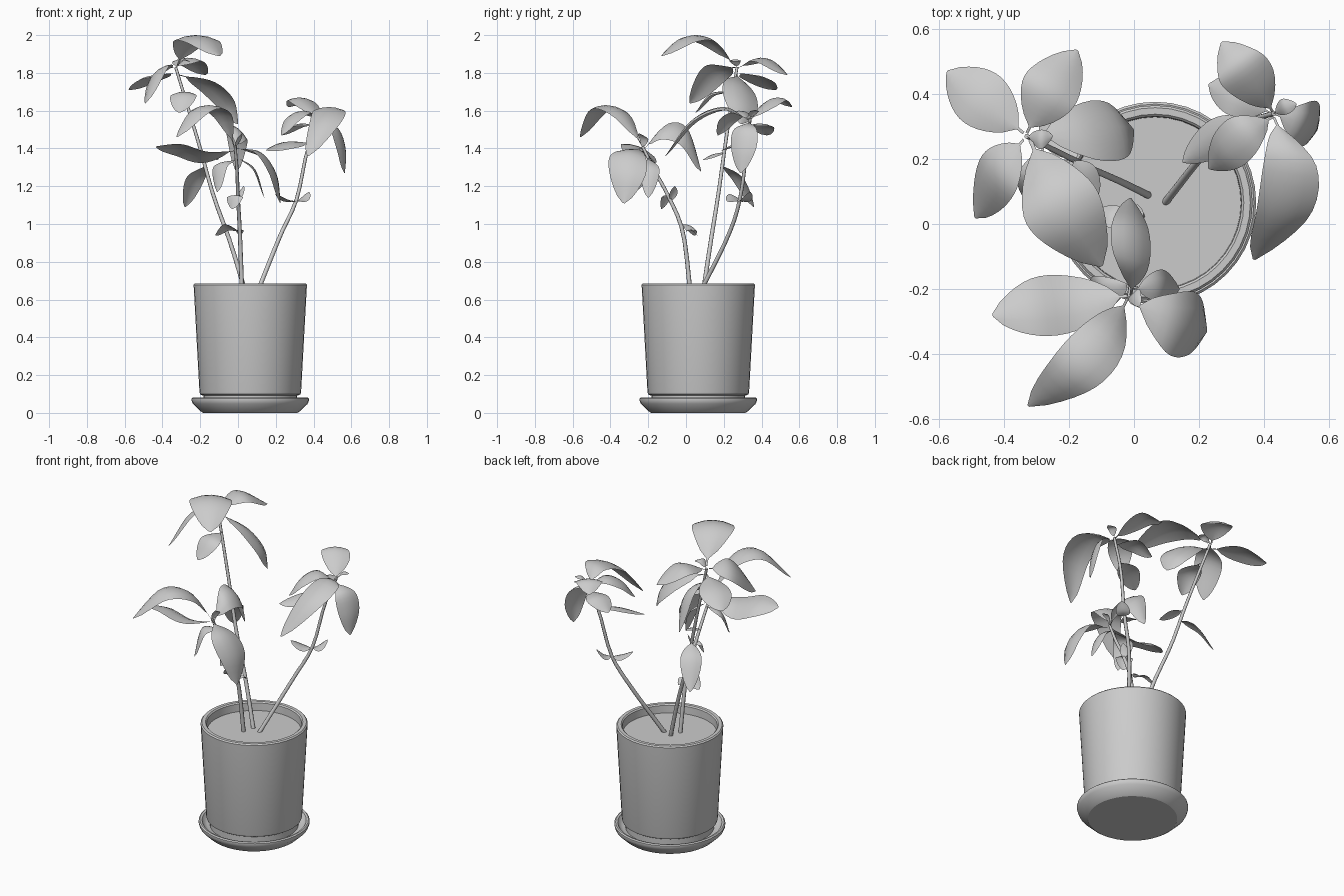
import bpy, bmesh, math
from mathutils import Vector, Quaternion

cube = bpy.data.objects.get("Cube")
if cube:
    bpy.data.objects.remove(cube, do_unlink=True)

# One matte grey for everything
grey = bpy.data.materials.new("plain grey")
grey.use_nodes = True
grey.diffuse_color = (0.6, 0.6, 0.6, 1)
grey.node_tree.nodes["Principled BSDF"].inputs["Base Color"].default_value = (0.6, 0.6, 0.6, 1)

POT_X, POT_Y = 0.065, 0.065


def finish(name, bm, angle=30, recalc=True):
    if recalc:
        bmesh.ops.recalc_face_normals(bm, faces=bm.faces)
    mesh = bpy.data.meshes.new(name)
    bm.to_mesh(mesh)
    bm.free()
    mesh.materials.append(grey)
    ob = bpy.data.objects.new(name, mesh)
    bpy.context.scene.collection.objects.link(ob)
    bpy.ops.object.select_all(action='DESELECT')
    bpy.context.view_layer.objects.active = ob
    ob.select_set(True)
    bpy.ops.object.shade_smooth_by_angle(angle=math.radians(angle))


def lathe(name, profile, segs=40):
    """Spin a (radius, height) profile around the pot axis."""
    bm = bmesh.new()
    verts = [bm.verts.new((r, 0, z)) for r, z in profile]
    edges = [bm.edges.new(p) for p in zip(verts, verts[1:])]
    bmesh.ops.spin(bm, geom=verts + edges, cent=(0, 0, 0), axis=(0, 0, 1),
                   angle=math.tau, steps=segs, use_duplicate=False)
    bmesh.ops.remove_doubles(bm, verts=bm.verts, dist=0.0005)
    bmesh.ops.translate(bm, verts=bm.verts, vec=(POT_X, POT_Y, 0))
    finish(name, bm)


def spline(points, steps):
    """Sample a smooth path through the points."""
    p = [Vector(q) for q in points]
    p = [2 * p[0] - p[1]] + p + [2 * p[-1] - p[-2]]
    out = []
    spans = len(p) - 3
    for i in range(steps + 1):
        f = i / steps * spans
        k = min(int(f), spans - 1)
        t = f - k
        a, b, c, d = p[k:k + 4]
        out.append(0.5 * (2 * b + (c - a) * t + (2 * a - 5 * b + 4 * c - d) * t ** 2
                          + (3 * b - a - 3 * c + d) * t ** 3))
    return out


def stem(name, points, radius=0.012, sides=8):
    path = spline(points, 14)
    bm = bmesh.new()
    rings = []
    for i, c in enumerate(path):
        tan = (path[min(i + 1, 14)] - path[max(i - 1, 0)]).normalized()
        u = tan.cross(Vector((0, 1, 0))).normalized()
        v = tan.cross(u)
        r = radius * (1 - 0.35 * i / 14)
        rings.append([bm.verts.new(c + r * (u * math.cos(a) + v * math.sin(a)))
                      for a in (math.tau * j / sides for j in range(sides))])
    for lo, hi in zip(rings, rings[1:]):
        for j in range(sides):
            k = (j + 1) % sides
            bm.faces.new((lo[j], lo[k], hi[k], hi[j]))
    bm.faces.new(rings[0])
    bm.faces.new(rings[-1])
    finish(name, bm, 60)


def leaf(name, width, roll, points, steps=14, across=4):
    """Oval blade with a short stalk, arched along a path, rolled and cupped across."""
    path = spline(points, steps)
    chord = (path[-1] - path[0]).normalized()
    side = chord.cross(Vector((0, 0, 1))).normalized()
    side.rotate(Quaternion(chord, math.radians(roll)))
    bm = bmesh.new()
    rows = []
    for i, c in enumerate(path):
        t = i / steps
        tan = (path[min(i + 1, steps)] - path[max(i - 1, 0)]).normalized()
        normal = side.cross(tan).normalized()
        s = max(0.0, (t - 0.08) / 0.92)
        half = width / 2 * max(0.05, math.sin(math.pi * s ** 0.95) ** 0.65 if 0 < s < 1 else 0)
        row = []
        for j in range(across + 1):
            u = 2 * j / across - 1
            row.append(bm.verts.new(c + side * u * half - normal * 0.22 * half * u * u))
        rows.append(row)
    for lo, hi in zip(rows, rows[1:]):
        for j in range(across):
            bm.faces.new((lo[j], lo[j + 1], hi[j + 1], hi[j]))
    finish(name, bm, 60, recalc=False)


# Saucer, pot and soil
lathe("saucer", [(0, 0), (0.25, 0), (0.262, 0.008), (0.304, 0.048), (0.311, 0.066), (0.311, 0.076),
                 (0.304, 0.082), (0.292, 0.079), (0.28, 0.06), (0.262, 0.05), (0, 0.05)])
lathe("pot", [(0, 0.051), (0.248, 0.051), (0.248, 0.092), (0.258, 0.094), (0.266, 0.099),
              (0.269, 0.11), (0.299, 0.66), (0.3, 0.678), (0.293, 0.685), (0.273, 0.685),
              (0.266, 0.678), (0.263, 0.61)])
lathe("soil", [(0, 0.632), (0.264, 0.632)])

# Stems, from the soil up to each crown
stem("tall_stem", [(0.045, 0.088, 0.62), (-0.04, 0.13, 0.9), (-0.13, 0.17, 1.15),
                   (-0.2, 0.205, 1.4), (-0.26, 0.235, 1.6), (-0.33, 0.27, 1.83)])
stem("right_stem", [(0.095, 0.065, 0.62), (0.22, 0.22, 0.93), (0.31, 0.285, 1.13),
                    (0.365, 0.32, 1.38), (0.43, 0.34, 1.56)])
stem("front_stem", [(0.022, 0.025, 0.62), (0.01, -0.015, 0.95), (0.0, -0.09, 1.14),
                    (-0.005, -0.165, 1.28), (-0.015, -0.23, 1.41)])

# Leaves of each plant: (width, roll in degrees, path from stalk to tip)
tall_leaves = [
    (0.18, 0, [(-0.34, 0.28, 1.8), (-0.47, 0.385, 1.78), (-0.575, 0.47, 1.71)]),
    (0.18, 0, [(-0.33, 0.28, 1.83), (-0.26, 0.41, 1.88), (-0.175, 0.535, 1.79)]),
    (0.17, 30, [(-0.34, 0.26, 1.83), (-0.43, 0.15, 1.81), (-0.49, 0.02, 1.64)]),
    (0.21, -25, [(-0.31, 0.27, 1.79), (-0.15, 0.29, 1.74), (-0.04, 0.3, 1.64), (0, 0.29, 1.53)]),
    (0.24, 0, [(-0.32, 0.26, 1.84), (-0.26, 0.12, 1.98), (-0.19, 0, 1.99), (-0.1, -0.13, 1.89)]),
]
tall_lower_leaves = [
    (0.14, 0, [(-0.28, 0.24, 1.7), (-0.29, 0.13, 1.69), (-0.31, 0.05, 1.59)]),
    (0.12, 0, [(-0.17, 0.19, 1.31), (-0.23, 0.28, 1.25), (-0.28, 0.36, 1.09)]),
    (0.08, 0, [(-0.19, 0.2, 1.38), (-0.15, 0.15, 1.37), (-0.11, 0.09, 1.34)]),
    (0.06, 0, [(-0.33, 0.27, 1.83), (-0.29, 0.26, 1.87), (-0.25, 0.27, 1.86)]),
]
right_leaves = [
    (0.18, 0, [(0.43, 0.33, 1.55), (0.48, 0.2, 1.62), (0.46, 0.03, 1.55), (0.37, -0.11, 1.36)]),
    (0.15, 0, [(0.43, 0.34, 1.54), (0.52, 0.31, 1.51), (0.56, 0.3, 1.4), (0.565, 0.29, 1.27)]),
    (0.16, 0, [(0.43, 0.34, 1.55), (0.38, 0.42, 1.63), (0.32, 0.49, 1.67), (0.27, 0.56, 1.62)]),
    (0.14, 0, [(0.43, 0.33, 1.55), (0.35, 0.285, 1.6), (0.28, 0.22, 1.56), (0.23, 0.17, 1.47)]),
    (0.12, -15, [(0.375, 0.325, 1.43), (0.27, 0.27, 1.43), (0.15, 0.19, 1.39)]),
    (0.14, 0, [(0.42, 0.34, 1.52), (0.32, 0.4, 1.53), (0.23, 0.43, 1.47)]),
]
right_lower_leaves = [
    (0.09, 0, [(0.31, 0.28, 1.12), (0.26, 0.26, 1.13), (0.2, 0.23, 1.16)]),
    (0.08, 0, [(0.31, 0.28, 1.12), (0.34, 0.31, 1.13), (0.375, 0.34, 1.17)]),
    (0.05, 0, [(0.43, 0.34, 1.56), (0.46, 0.36, 1.6), (0.5, 0.37, 1.6)]),
]
front_leaves = [
    (0.2, 20, [(-0.01, -0.22, 1.39), (-0.17, -0.235, 1.37), (-0.31, -0.25, 1.41), (-0.435, -0.28, 1.41)]),
    (0.17, 0, [(-0.02, -0.23, 1.41), (-0.08, -0.34, 1.59), (-0.19, -0.46, 1.62), (-0.325, -0.56, 1.46)]),
    (0.21, -12, [(-0.01, -0.24, 1.4), (0.12, -0.3, 1.38), (0.2, -0.315, 1.27), (0.225, -0.33, 1.11)]),
    (0.16, 40, [(-0.01, -0.22, 1.4), (0, -0.12, 1.5), (0, 0, 1.47), (-0.01, 0.08, 1.28)]),
]
front_lower_leaves = [
    (0.11, 0, [(-0.01, -0.18, 1.34), (-0.1, -0.21, 1.31), (-0.11, -0.27, 1.17)]),
    (0.1, 0, [(0, -0.2, 1.35), (0.09, -0.19, 1.29), (0.14, -0.2, 1.14)]),
    (0.1, 0, [(0, -0.08, 1.14), (-0.02, -0.11, 1.15), (-0.03, -0.13, 1.08)]),
    (0.05, 0, [(0, -0.08, 1.12), (0.01, -0.07, 1.16), (0.03, -0.06, 1.2)]),
    (0.08, 25, [(0.01, 0, 0.96), (-0.06, 0.025, 0.99), (-0.12, 0.04, 0.94)]),
    (0.04, 0, [(0.01, 0, 0.96), (0.01, 0.03, 0.97), (0.01, 0.06, 0.94)]),
    (0.05, 0, [(-0.02, -0.23, 1.4), (0, -0.22, 1.45), (0.02, -0.25, 1.48)]),
]
for group, leaves in (("tall_leaf", tall_leaves), ("tall_lower_leaf", tall_lower_leaves),
                      ("right_leaf", right_leaves), ("right_lower_leaf", right_lower_leaves),
                      ("front_leaf", front_leaves), ("front_lower_leaf", front_lower_leaves)):
    for n, (width, roll, points) in enumerate(leaves, 1):
        leaf(f"{group}_{n}", width, roll, points)
